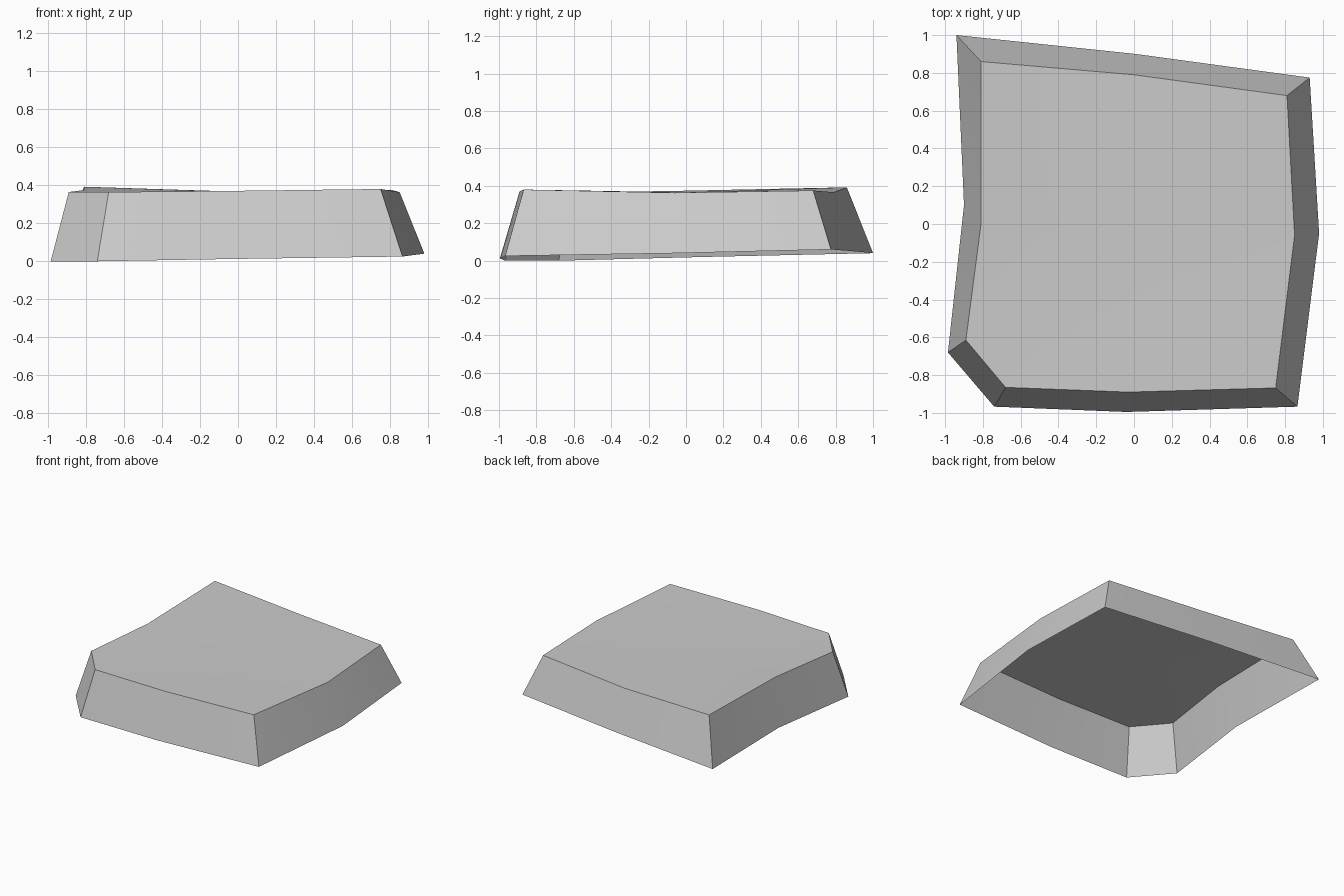
import bpy, bmesh, math

cube = bpy.data.objects.get("Cube")
if cube:
    bpy.data.objects.remove(cube, do_unlink=True)

# Rims, counter-clockwise from the back right corner
base_rim = [(-0.94, 1.0, 0.04), (-0.90, 0.10, 0.02), (-0.985, -0.68, 0.0),
            (-0.74, -0.967, 0.0), (-0.04, -0.995, 0.012), (0.865, -0.967, 0.025),
            (0.98, -0.05, 0.04), (0.93, 0.775, 0.06), (0.01, 0.90, 0.05)]
top_rim = [(-0.81, 0.86, 0.392), (-0.81, 0.0, 0.374), (-0.89, -0.615, 0.364),
           (-0.68, -0.865, 0.364), (-0.03, -0.89, 0.37), (0.75, -0.868, 0.38),
           (0.85, -0.06, 0.363), (0.81, 0.68, 0.375), (0.0, 0.79, 0.366)]

# Open-bottomed slab: sloping walls and a slightly dished top
bm = bmesh.new()
low = [bm.verts.new(p) for p in base_rim]
high = [bm.verts.new(p) for p in top_rim]
centre = bm.verts.new((0, 0, 0.365))
count = len(low)
for i in range(count):
    j = (i + 1) % count
    bm.faces.new((low[i], low[j], high[j], high[i]))
    bm.faces.new((high[i], high[j], centre))
mesh = bpy.data.meshes.new("stone_slab")
bm.to_mesh(mesh)
bm.free()
slab = bpy.data.objects.new("stone_slab", mesh)
bpy.context.collection.objects.link(slab)

# Plain grey stone
grey = bpy.data.materials.new("stone_grey")
grey.use_nodes = True
colour = (0.6, 0.6, 0.6, 1)
grey.diffuse_color = colour
grey.node_tree.nodes["Principled BSDF"].inputs["Base Color"].default_value = colour
mesh.materials.append(grey)

# Soft shading along each side, sharp at the corners
bpy.ops.object.select_all(action="DESELECT")
slab.select_set(True)
bpy.context.view_layer.objects.active = slab
bpy.ops.object.shade_smooth_by_angle(angle=math.radians(30))
